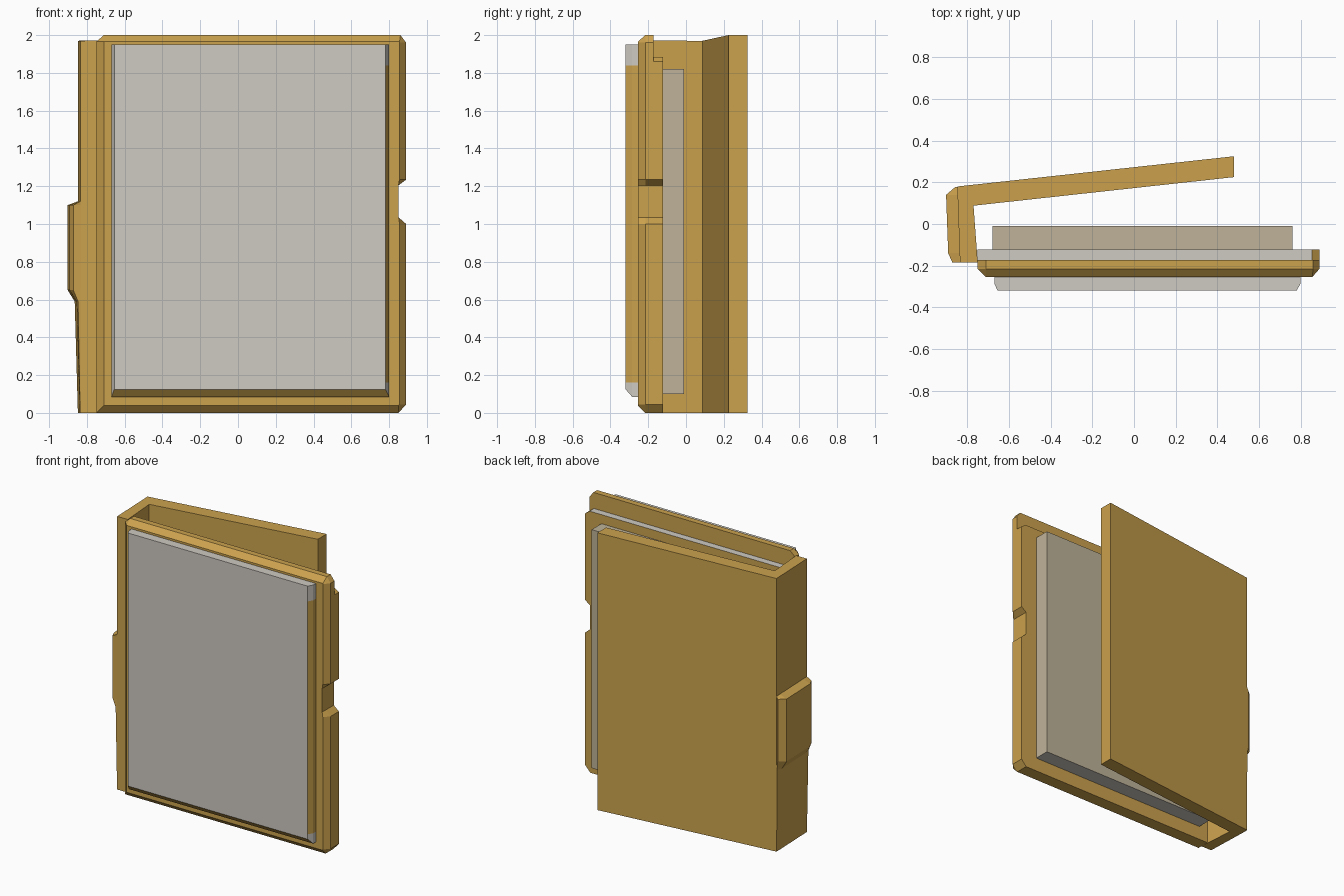
import bpy, bmesh

if "Cube" in bpy.data.objects:
    bpy.data.objects.remove(bpy.data.objects["Cube"])


def make_mat(name, rgb):
    m = bpy.data.materials.new(name)
    m.diffuse_color = (*rgb, 1)
    m.use_nodes = True
    m.node_tree.nodes["Principled BSDF"].inputs["Base Color"].default_value = m.diffuse_color
    return m


GOLD = make_mat("gold", (0.60, 0.36, 0.075))
PALE = make_mat("pale grey", (0.62, 0.59, 0.54))
BEIGE = make_mat("beige", (0.52, 0.45, 0.32))


def loft(name, rings, mats, rule=None):
    """Skin rings of equal point count, cap both ends, colour faces by rule(centre, normal)."""
    bm = bmesh.new()
    loops = [[bm.verts.new(p) for p in r] for r in rings]
    n = len(rings[0])
    for a, b in zip(loops, loops[1:]):
        for i in range(n):
            j = (i + 1) % n
            bm.faces.new((a[i], a[j], b[j], b[i]))
    bm.faces.new(loops[0][::-1])
    bm.faces.new(loops[-1])
    bmesh.ops.recalc_face_normals(bm, faces=bm.faces)
    if rule:
        for f in bm.faces:
            f.material_index = rule(f.calc_center_median(), f.normal)
    me = bpy.data.meshes.new(name)
    bm.to_mesh(me)
    bm.free()
    for m in mats:
        me.materials.append(m)
    ob = bpy.data.objects.new(name, me)
    bpy.context.collection.objects.link(ob)
    return ob


def clamp(v, lo, hi):
    return max(lo, min(hi, v))


def ring_xz(outline, y):
    return [(x, y, z) for x, z in outline]


# finger notch on the right edge, shared by both layers of the front cover
notch = [(0.89, 1.0), (0.85, 1.035), (0.85, 1.205), (0.89, 1.235)]

# front cover: chamfered slab
front = [(-0.75, 0), (0.85, 0), (0.89, 0.045)] + notch + [
    (0.89, 1.96), (0.86, 2.0), (-0.71, 2.0), (-0.75, 1.965)]
inset = [(clamp(x, -0.71, 0.855), clamp(z, 0.04, 1.965)) for x, z in front]
loft("front_cover", [ring_xz(front, -0.172), ring_xz(front, -0.215),
                     ring_xz(inset, -0.255)], [GOLD])

# lower ledge behind the front cover, pale on its upper edge
ledge = [(-0.75, 0), (0.85, 0), (0.89, 0.045)] + notch + [
    (0.89, 1.86), (0.855, 1.885), (-0.75, 1.885)]
loft("cover_ledge", [ring_xz(ledge, -0.122), ring_xz(ledge, -0.172)], [GOLD, PALE],
     lambda c, n: 1 if n.z > 0.9 else 0)

# raised front panel, gold on its bottom bevel and the middle of its right side
panel = [(-0.67, 0.085), (0.80, 0.085), (0.80, 0.16), (0.80, 1.84),
         (0.80, 1.95), (-0.67, 1.95)]
face = [(clamp(x, -0.655, 0.78), clamp(z, 0.125, 1.95)) for x, z in panel]
loft("front_panel", [ring_xz(panel, -0.25), ring_xz(panel, -0.285),
                     ring_xz(face, -0.32)], [PALE, GOLD],
     lambda c, n: 1 if n.z < -0.3 or (n.x > 0.3 and 0.5 < c.z < 1.5) else 0)

# page block behind the front cover
block = [(-0.68, 0.10), (0.76, 0.10), (0.76, 1.82), (-0.68, 1.82)]
loft("page_block", [ring_xz(block, -0.13), ring_xz(block, -0.01)], [BEIGE, PALE],
     lambda c, n: 1 if n.z < -0.9 else 0)

# spine and opened back cover as one bent strip, its top rising to the free edge
strip = [(-0.75, -0.185), (-0.835, -0.185), (-0.848, 0.18), (0.48, 0.325),
         (0.48, 0.225), (-0.77, 0.088)]


def strip_top(x):
    return 1.97 + 0.03 * clamp((x + 0.77) / 1.25, 0, 1)


loft("spine_and_back_cover", [[(x, y, 0) for x, y in strip],
                              [(x, y, strip_top(x)) for x, y in strip]], [GOLD])

# raised bump on the spine with a long taper below
bump = [(-0.82, -0.18), (-0.88, -0.185), (-0.90, -0.14), (-0.90, 0.14),
        (-0.85, 0.178), (-0.82, 0.17)]


def bump_ring(z, t):
    # t = 0 lies flush with the spine, t = 1 stands fully proud
    return [(-0.835 - 0.013 * (y + 0.18) / 0.36 + t * (x + 0.84)
             if x < -0.83 else x, y, z) for x, y in bump]


loft("spine_bump", [bump_ring(0.0, 0.02), bump_ring(0.59, 0.3), bump_ring(0.65, 0.92),
                    bump_ring(1.10, 0.92), bump_ring(1.12, 0.02)], [GOLD])
